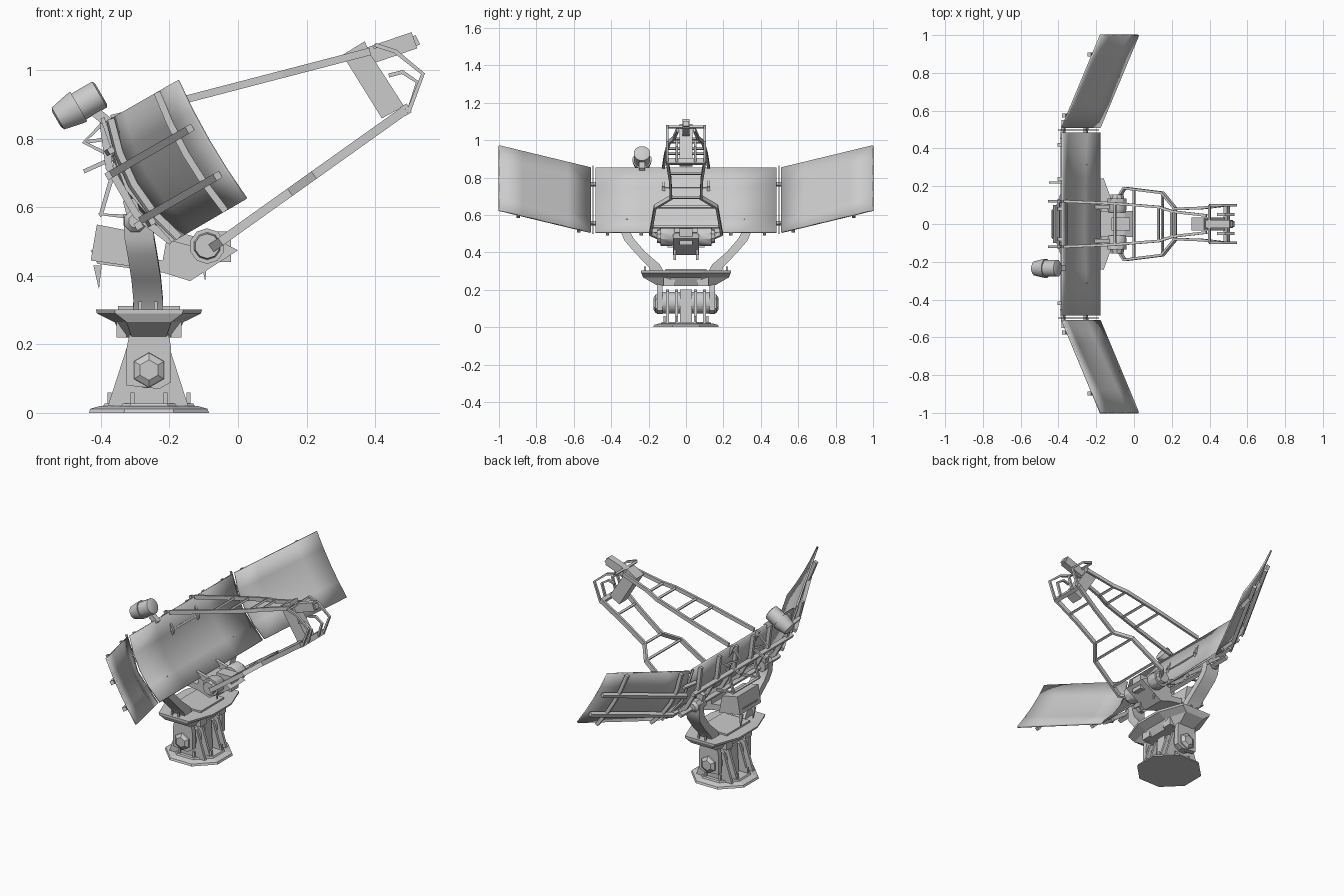
import bpy, bmesh, math
from mathutils import Vector, Matrix

if "Cube" in bpy.data.objects:
    bpy.data.objects.remove(bpy.data.objects["Cube"])

C, S = math.cos(math.radians(30)), 0.5
N, U, Y = Vector((C, 0, S)), Vector((-S, 0, C)), Vector((0, 1, 0))
P0 = Vector((-0.28, 0, 0.68))


def D(w, y, v):
    """Dish space (forward, sideways, up the tilted face) to world."""
    return P0 + N * w + Y * y + U * v


def finish(name, verts, faces, smooth=None, solid=0):
    me = bpy.data.meshes.new(name)
    me.from_pydata([tuple(v) for v in verts], [], faces)
    bm = bmesh.new()
    bm.from_mesh(me)
    bmesh.ops.recalc_face_normals(bm, faces=bm.faces)
    bm.to_mesh(me)
    bm.free()
    ob = bpy.data.objects.new(name, me)
    bpy.context.collection.objects.link(ob)
    if solid:
        m = ob.modifiers.new("thickness", 'SOLIDIFY')
        m.thickness, m.offset = solid, 0
    if smooth:
        bpy.ops.object.select_all(action='DESELECT')
        bpy.context.view_layer.objects.active = ob
        ob.select_set(True)
        bpy.ops.object.shade_smooth_by_angle(angle=math.radians(smooth))
    return ob


def loft(name, rings, smooth=None):
    n, verts = len(rings[0]), [p for r in rings for p in r]
    faces = [(k * n + i, k * n + (i + 1) % n, (k + 1) * n + (i + 1) % n, (k + 1) * n + i)
             for k in range(len(rings) - 1) for i in range(n)]
    faces += [tuple(range(n)), tuple(range(len(verts) - n, len(verts)))]
    return finish(name, verts, faces, smooth)


def prism(name, pts, y0, y1):
    """Side outline in xz, extruded along y."""
    return loft(name, [[(x, y, z) for x, z in pts] for y in (y0, y1)])


def lathe(name, origin, axis, prof, sides=12, smooth=40):
    """Profile of (distance along axis, radius)."""
    q = Vector(axis).to_track_quat('Z', 'Y')
    o = Vector(origin)
    return loft(name, [[o + q @ Vector((r * math.cos(a), r * math.sin(a), d))
                        for a in [2 * math.pi * (i + .5) / sides for i in range(sides)]]
                       for d, r in prof], smooth)


def beam(name, pts, a, b=None):
    """Rectangular bar along a path."""
    b = b or a
    pts = [Vector(p) for p in pts]
    rings = []
    for i, p in enumerate(pts):
        t = (pts[min(i + 1, len(pts) - 1)] - pts[max(i - 1, 0)]).normalized()
        ref = Y if abs(t.y) < .85 else U
        s = t.cross(ref).normalized()
        r = s.cross(t)
        rings.append([p + s * a / 2 * i1 + r * b / 2 * i2
                      for i1, i2 in ((-1, -1), (1, -1), (1, 1), (-1, 1))])
    return loft(name, rings)


def box(name, lo, hi):
    return prism(name, [(lo[0], lo[2]), (hi[0], lo[2]), (hi[0], hi[2]), (lo[0], hi[2])], lo[1], hi[1])


# Base plate and pedestal
cx = -0.26
lathe("base_plate", (cx, 0, 0), (0, 0, 1), [(0, .19), (.012, .185), (.02, .155)], 8, None)
lathe("base_step", (cx, 0, .02), (0, 0, 1), [(0, .145), (.008, .14)], 8, None)
rib = [(-.38, .02), (-.145, .02), (-.2, .19), (-.23, .2), (-.29, .2), (-.325, .19)]
for y in (-.1, -.05, .05, .1):
    prism("pedestal_rib", rib, y - .008, y + .008)
prism("pedestal_core", [(-.33, .02), (-.19, .02), (-.2, .2), (-.32, .2)], -.032, .032)
lathe("tilt_shaft", (cx, -.13, .13), Y, [(0, .06), (.26, .06)], 12)
for i in range(8):
    a = math.pi * (i + .5) / 4
    x, y = cx + .125 * math.cos(a), .125 * math.sin(a)
    box("base_bolt", (x - .006, y - .006, .02), (x + .006, y + .006, .06))

# Cheeks with drive hubs, hanging below the turntable
for s in (-1, 1):
    prism("cheek_plate", [(-.325, .08), (-.23, .07), (-.195, .09), (-.195, .19), (-.215, .29),
                          (-.305, .29), (-.325, .19)], s * .125, s * .155)
    lathe("drive_hub", (cx, s * .15, .125), (0, s, 0), [(0, .052), (.012, .05), (.025, .03)], 6, None)
    for x in (-.34, -.18):
        box("turntable_bracket", (x - .015, s * .09 - .03, .22), (x + .015, s * .09 + .03, .29))
    for x in (-.285, -.24):
        box("turntable_lug", (x - .005, s * .215, .27), (x + .005, s * .225, .325))

# Turntable: wide tapered plate
octo = [(.155, .09), (.1, .24), (-.1, .24), (-.155, .09), (-.155, -.09), (-.1, -.24), (.1, -.24), (.155, -.09)]
loft("turntable", [[(cx + x * kx, y * ky, z) for x, y in octo]
                   for z, kx, ky in ((.22, .5, .62), (.265, .65, .95), (.29, .98, 1), (.302, 1, 1))])
box("turntable_top", (-.35, -.11, .3), (-.17, .11, .312))

# Yoke arms curving out to the dish pivots
for s in (-1, 1):
    rings = []
    for y, z, x, t in ((.15, .29, -.265, .035), (.17, .335, -.262, .03), (.24, .4, -.268, .024),
                       (.305, .475, -.28, .024), (.325, .52, -.288, .022), (.33, .58, -.292, .02)):
        rings.append([(x - .043, s * (y - t), z), (x + .043, s * (y - t), z),
                      (x + .043, s * (y + t), z - .012), (x - .043, s * (y + t), z - .012)])
    loft("yoke_arm", rings, 35)
    lathe("dish_pivot", (-.3, s * .28, .56), (0, s, 0), [(0, .034), (.075, .034), (.09, .02)], 8)
    beam("pivot_bracket", [(-.3, s * .3, .56), D(-.06, s * .3, -.03)], .04, .03)


# Dish: concave centre panel and two swept wings
def panel(name, f, ny, nv):
    vs = [f(i / ny, -1 + 2 * j / nv) for i in range(ny + 1) for j in range(nv + 1)]
    fs = [(i * (nv + 1) + j, (i + 1) * (nv + 1) + j, (i + 1) * (nv + 1) + j + 1, i * (nv + 1) + j + 1)
          for i in range(ny) for j in range(nv)]
    return finish(name, vs, fs, 40, .01)


def centre(t, v):
    y = -.485 + .97 * t
    return D(-(1 - v * v) * (.035 + .02 * (1 - abs(y) / .485)), y, .2 * v)


panel("dish_centre", centre, 4, 4)
for y in (-.42, -.24, -.08, .08, .24, .42):
    beam("dish_rib", [D(-.015, y, .2), D(-.065, y, .08), D(-.065, y, -.08), D(-.015, y, -.2)], .022, .018)
for v in (-.11, .06):
    beam("dish_rail", [D(-.075, -.47, v), D(-.075, .47, v)], .022)

for s in (-1, 1):
    def wing_w(t, v):
        return .235 * t - (1 - v * v) * (.04 - .03 * t)

    panel("dish_wing", lambda t, v: D(wing_w(t, v), s * (.51 + .49 * t), .2 * v), 4, 4)
    for t in (.12, .78):
        beam("wing_rib", [D(wing_w(t, v) - .018, s * (.515 + .49 * t), .2 * v)
                          for v in (1, .5, 0, -.5, -1)], .02, .02)
    for v in (-.5, .3):
        beam("wing_rail", [D(wing_w(t, v) - .025, s * (.515 + .49 * t), .2 * v) for t in (0, .98)], .022)
    beam("wing_hinge", [D(-.01, s * .497, .215), D(-.05, s * .497, 0), D(-.01, s * .497, -.2)], .012, .006)
    for v in (-.12, .12):
        beam("hinge_link", [D(-.045, s * .45, v), D(-.035, s * .55, v)], .018)

# Rear truss behind the dish
for s in (-1, 1):
    y = s * .12
    beam("rear_strut", [(-.38, y, .86), (-.45, y, .79), (-.35, y, .74)], .012)
    beam("rear_strut", [(-.35, y, .75), (-.45, y, .705)], .012)
    beam("rear_strut", [(-.35, y, .75), (-.4, y, .58), (-.29, y, .57)], .014)
    beam("rear_strut", [(-.4, y, .86), (-.35, y, .75)], .016)
for x, z in ((-.4, .58), (-.36, .75)):
    beam("rear_crossbar", [(x, -.13, z), (x, .13, z)], .012)
beam("rear_antenna", [(-.38, .22, .8), (-.45, .22, .79)], .01)

# Sensor pod on the upper edge
lathe("sensor_pod", (-.53, -.235, .857), N, [(0, .025), (.005, .038), (.06, .05), (.075, .052),
                                             (.075, .045), (.145, .045), (.15, .035)], 12, 35)
beam("pod_mount", [(-.43, -.235, .89), (-.37, -.235, .84)], .03, .03)

# Counterweight and lower carriage
prism("counterweight", [(-.412, .55), (-.31, .53), (-.29, .425), (-.43, .445)], -.1, .1)
prism("carriage_arm", [(-.43, .475), (-.41, .435), (-.22, .41), (-.14, .385), (0, .475),
                       (-.05, .5), (-.21, .5), (-.22, .445)], -.07, .07)
for x, z in ((-.41, .36), (-.1, .385)):
    for y in (-.06, .06):
        loft("lower_fin", [[(x - .012, y + d, z + .07), (x + .012, y + d, z + .07), (x + .004, y + d, z)]
                           for d in (-.006, .006)])
box("carriage_head", (-.12, -.035, .44), (-.02, .035, .53))
for s in (-1, 1):
    lathe("carriage_motor", (-.09, s * .06, .487), (0, s, 0), [(0, .045), (.015, .052), (.075, .052),
                                                            (.075, .04), (.095, .036)], 10, 35)
    beam("dish_link", [(-.13, s * .09, .5), D(-.02, s * .09, -.17)], .03, .02)

# Feed trusses: wide lower pair and narrow upper pair
def low(x, y):
    return (x, y, .49 + (x + .065) * .712)


def high(x, y):
    return (x, y, .955 + x * .26)


for s in (-1, 1):
    beam("lower_boom", [low(-.1, s * .11), low(-.05, s * .19), low(.15, s * .165), low(.22, s * .08),
                        low(.36, s * .085), low(.49, s * .1)], .026, .014)
    beam("upper_boom", [high(-.37, s * .12), high(-.12, s * .11), high(.13, s * .09), high(.21, s * .065),
                        high(.385, s * .045)], .022, .014)
for f, x, w in ((low, .15, .165), (low, .22, .08), (low, .4, .088), (low, .0, .18),
                (high, -.1, .11), (high, .0, .1), (high, .13, .09), (high, .2, .065)):
    beam("boom_crossbar", [f(x, -w), f(x, w)], .012)

# Feed head with horn and guard hoops
prism("feed_box", [(.305, 1.045), (.37, 1.085), (.385, 1.05), (.485, .895), (.42, .86)], -.035, .035)
beam("feed_horn", [(.36, 0, 1.035), (.515, 0, 1.088)], .05, .04)
beam("horn_tip", [(.505, 0, 1.08), (.525, 0, 1.09)], .03, .03)
for s in (-1, 1):
    beam("guard_hoop", [(.4, s * .1, 1.075), (.46, s * .1, 1.055), (.54, s * .1, .99), (.5, s * .1, .885)],
         .012, .014)
    beam("guard_hoop_inner", [(.44, s * .05, .985), (.48, s * .05, .995), (.525, s * .05, .965),
                              (.5, s * .05, .885)], .012, .014)
beam("hoop_crossbar", [(.4, -.1, 1.07), (.4, .1, 1.07)], .012)
beam("hoop_base", [(.49, -.105, .885), (.49, .105, .885)], .022, .03)
